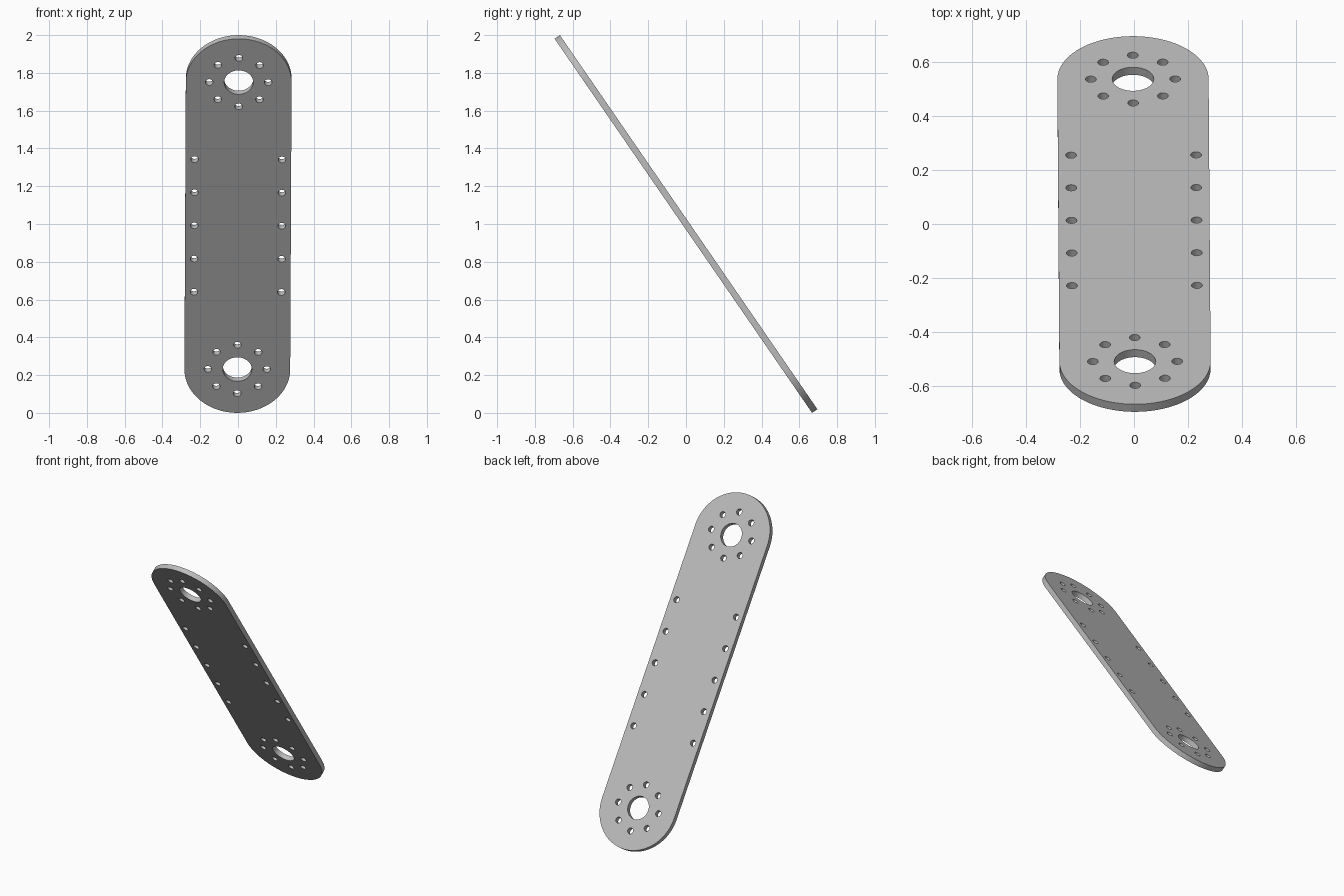
import bpy, bmesh
from math import sin, cos, pi
from mathutils import Matrix, Vector

cube = bpy.data.objects.get("Cube")
if cube:
    bpy.data.objects.remove(cube, do_unlink=True)

HALF = 0.922      # plate centre to end-hole centre
RADIUS = 0.28     # rounded end radius
THICK = 0.034

# Single metal colour
metal = bpy.data.materials.new("light_grey_metal")
metal.use_nodes = True
grey = (0.5, 0.5, 0.5, 1)
metal.diffuse_color = grey
metal.node_tree.nodes["Principled BSDF"].inputs["Base Color"].default_value = grey


def arc(cx, cy, r, start, sweep, n):
    return [(cx + r * cos(start + sweep * i / n), cy + r * sin(start + sweep * i / n))
            for i in range(n)]


def add_loop(curve, points):
    spline = curve.splines.new("POLY")
    spline.points.add(len(points) - 1)
    for p, (x, y) in zip(spline.points, points):
        p.co = (x, y, 0, 1)
    spline.use_cyclic_u = True


def add_hole(curve, x, y, r, n):
    add_loop(curve, arc(x, y, r, 0, 2 * pi, n))


# Plate profile: rounded outline with its holes
profile = bpy.data.curves.new("plate_profile", "CURVE")
profile.dimensions = "2D"
profile.fill_mode = "BOTH"
profile.extrude = THICK / 2
outline = []
for side, start in ((1, 0), (-1, pi)):
    outline += arc(0, side * HALF, RADIUS, start, pi, 48)
    outline.append((-side * RADIUS, side * HALF))
add_loop(profile, outline)

# Pivot hole and bolt circle at each end
for side in (-1, 1):
    add_hole(profile, 0, side * HALF, 0.077, 48)
    for x, y in arc(0, side * HALF, 0.156, 0, 2 * pi, 8):
        add_hole(profile, x, y, 0.02, 24)

# Row of bolt holes along each edge
for x in (-0.2315, 0.2315):
    for i in range(-2, 3):
        add_hole(profile, x, i * 0.213, 0.02, 24)

plate = bpy.data.objects.new("link_plate", profile)
bpy.context.collection.objects.link(plate)
bpy.ops.object.select_all(action="DESELECT")
plate.select_set(True)
bpy.context.view_layer.objects.active = plate
bpy.ops.object.convert(target="MESH")
plate = bpy.context.object
plate.name = "link_plate"

# Weld, then lean the plate: its length rises towards the front
along = Vector((0, -0.567, 0.8237)).normalized()
normal = Vector((0, along.z, -along.y))
lean = Matrix((along.cross(normal), along, normal)).transposed().to_4x4()
pose = Matrix.Translation((0, 0, 1)) @ lean @ Matrix.Rotation(0.004, 4, "Z")
bm = bmesh.new()
bm.from_mesh(plate.data)
bmesh.ops.remove_doubles(bm, verts=bm.verts, dist=0.0002)
bmesh.ops.recalc_face_normals(bm, faces=bm.faces)
bm.transform(pose)
bm.to_mesh(plate.data)
bm.free()
plate.data.materials.clear()
plate.data.materials.append(metal)
bpy.ops.object.shade_smooth_by_angle(angle=pi / 6)
